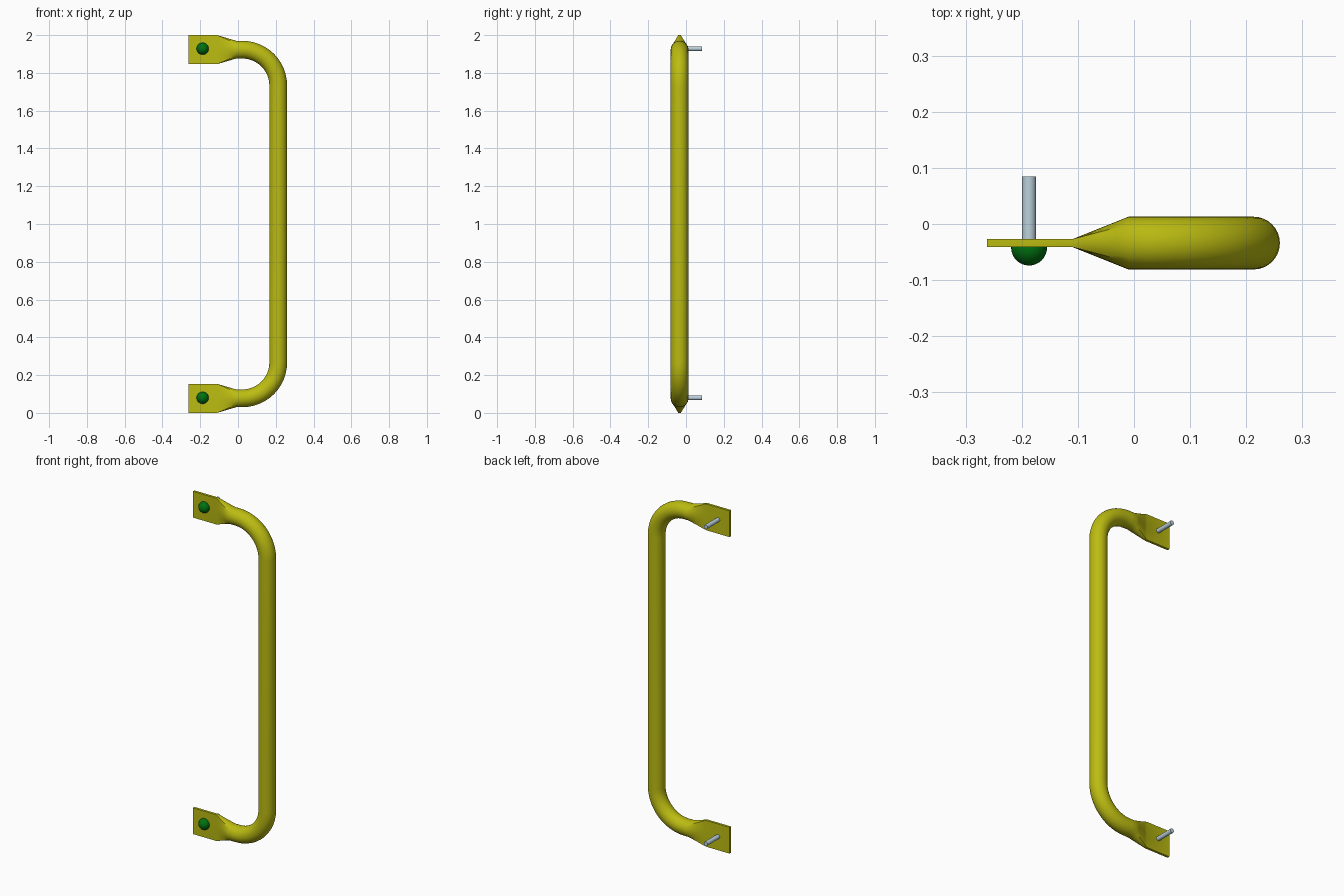
import bpy, bmesh, math
from mathutils import Vector, Matrix

if "Cube" in bpy.data.objects:
    bpy.data.objects.remove(bpy.data.objects["Cube"])

Y0 = -0.034            # handle mid-plane
R = 0.047              # tube radius
BEND = 0.19            # bend radius at the tube centre line
Z_ENDS = (0.077, 1.923)
SIDES = 32


def material(name, rgb):
    m = bpy.data.materials.new(name)
    m.diffuse_color = (*rgb, 1)
    m.use_nodes = True
    m.node_tree.nodes["Principled BSDF"].inputs["Base Color"].default_value = m.diffuse_color
    return m


yellow = material("yellow paint", (0.5, 0.5, 0.006))
green = material("green cap", (0.0, 0.17, 0.005))
steel = material("pale steel", (0.5, 0.64, 0.72))


def finish(bm, name, mat, angle=35):
    bmesh.ops.recalc_face_normals(bm, faces=bm.faces)
    me = bpy.data.meshes.new(name)
    bm.to_mesh(me)
    bm.free()
    me.materials.append(mat)
    ob = bpy.data.objects.new(name, me)
    bpy.context.collection.objects.link(ob)
    bpy.ops.object.select_all(action='DESELECT')
    ob.select_set(True)
    bpy.context.view_layer.objects.active = ob
    bpy.ops.object.shade_smooth_by_angle(angle=math.radians(angle))
    return ob


def section(t):
    """Cross-section (side, y): t=0 flat plate, t=1 round tube."""
    pts = []
    for i in range(SIDES):
        a = 2 * math.pi * i / SIDES
        c, s = math.cos(a), math.sin(a)
        m = max(abs(c), abs(s))
        flat = Vector((c / m * 0.0765, s / m * 0.007))
        pts.append(flat.lerp(Vector((c, s)) * R, t))
    return pts


# Path stations: x, z, direction angle, roundness
bottom, top = Z_ENDS
half = [(-0.262, bottom, 0, 0), (-0.11, bottom, 0, 0)]
half += [(-0.11 + 0.1 * k / 5, bottom, 0, k / 5) for k in range(1, 6)]
for k in range(13):
    a = math.pi / 2 * k / 12
    half.append((0.023 + BEND * math.sin(a), bottom + BEND * (1 - math.cos(a)), a, 1))
path = half + [(x, bottom + top - z, math.pi - a, t) for x, z, a, t in reversed(half)]

# Handle: one tube with flattened ends
bm = bmesh.new()
rings = []
for x, z, a, t in path:
    nx, nz = -math.sin(a), math.cos(a)
    rings.append([bm.verts.new((x + p.x * nx, Y0 + p.y, z + p.x * nz)) for p in section(t)])
for r0, r1 in zip(rings, rings[1:]):
    for i in range(SIDES):
        j = (i + 1) % SIDES
        bm.faces.new((r0[i], r0[j], r1[j], r1[i]))
bm.faces.new(rings[0])
bm.faces.new(rings[-1])
finish(bm, "handle", yellow)

# Fasteners: domed head in front, shaft behind
to_y = Matrix.Rotation(math.pi / 2, 4, 'X')
for label, z in (("lower", 0.08), ("upper", 1.928)):
    bm = bmesh.new()
    bmesh.ops.create_uvsphere(bm, u_segments=32, v_segments=16, radius=0.032,
                              matrix=Matrix.Translation((-0.187, -0.042, z)) @ to_y)
    cut = bmesh.ops.bisect_plane(bm, geom=bm.verts[:] + bm.edges[:] + bm.faces[:],
                                 plane_co=(0, -0.0405, 0), plane_no=(0, 1, 0), clear_outer=True)
    bmesh.ops.holes_fill(bm, edges=[e for e in bm.edges if e.is_boundary])
    finish(bm, label + "_bolt_head", green)

    bm = bmesh.new()
    bmesh.ops.create_cone(bm, cap_ends=True, segments=24, radius1=0.0125, radius2=0.0125,
                          depth=0.119, matrix=Matrix.Translation((-0.187, 0.0255, z)) @ to_y)
    finish(bm, label + "_bolt_shaft", steel)
